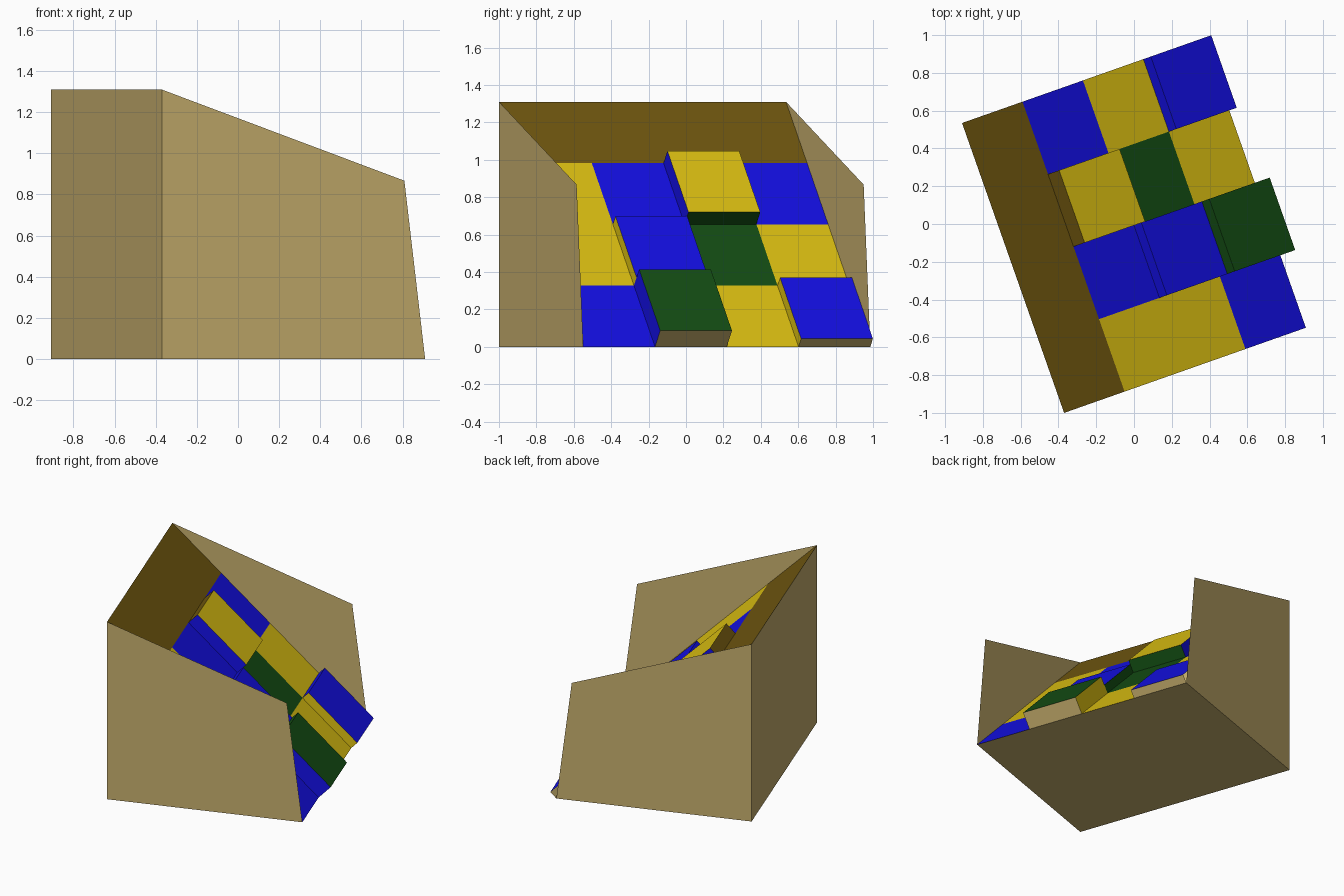
import bpy
from mathutils import Matrix, Vector
from math import radians

if "Cube" in bpy.data.objects:
    bpy.data.objects.remove(bpy.data.objects["Cube"])

W, L, H = 1.357, 1.627, 1.31          # depth, width and height of the wedge
ROWS = COLS = 4
PLACE = Matrix.Translation((-0.37, -1.0, 0)) @ Matrix.Rotation(radians(19.4), 4, 'Z')
NORMAL = Vector((H, 0, W)).normalized()


def material(name, rgb):
    m = bpy.data.materials.new(name)
    m.diffuse_color = (*rgb, 1)
    m.use_nodes = True
    m.node_tree.nodes["Principled BSDF"].inputs["Base Color"].default_value = m.diffuse_color
    return m


MATS = {
    'T': material("tan", (0.57, 0.43, 0.155)),
    'N': material("brown", (0.17, 0.10, 0.005)),
    'Y': material("yellow", (0.75, 0.55, 0.006)),
    'B': material("blue", (0.007, 0.005, 0.82)),
    'G': material("green", (0.007, 0.078, 0.007)),
}
SLOT = {key: i for i, key in enumerate(MATS)}


def build(name, polys):
    """Make an object from (colour, corner list) polygons in the wedge's own axes."""
    verts, faces = [], []
    for _, pts in polys:
        faces.append(range(len(verts), len(verts) + len(pts)))
        verts += [PLACE @ Vector(p) for p in pts]
    mesh = bpy.data.meshes.new(name)
    mesh.from_pydata(verts, [], [list(f) for f in faces])
    for m in MATS.values():
        mesh.materials.append(m)
    for face, (colour, _) in zip(mesh.polygons, polys):
        face.material_index = SLOT[colour]
    obj = bpy.data.objects.new(name, mesh)
    bpy.context.collection.objects.link(obj)


# Outer shell: two thin side panels, back and base
def side(v):
    return [(0, v, 0), (W, v, 0), (1.25, v, 0.867), (0, v, H)]


build("front_side_panel", [('T', side(0))])
build("rear_side_panel", [('T', side(L)[::-1])])
build("back_panel", [('T', [(0, L, 0), (0, 0, 0), (0, 0, H), (0, L, H)])])
build("base_panel", [('T', [(0, 0, 0), (0, L, 0), (W, L, 0), (W, 0, 0)])])

# Sloping ramp: colour of each tile from the top row down, and the raised tiles
COLOURS = ["NNNN", "YBYB", "YBGY", "BGYB"]
RAISED = {(1, 2): 0.09, (2, 1): 0.06, (3, 1): 0.12, (3, 3): 0.06}


def on_ramp(row, col, height):
    t = row / ROWS
    return Vector((W * t, L * col / COLS, H * (1 - t))) + NORMAL * height


tiles = []
for r in range(ROWS):
    for c in range(COLS):
        h = RAISED.get((r, c), 0)
        colour = COLOURS[r][c]
        ring = [(r, c), (r + 1, c), (r + 1, c + 1), (r, c + 1)]
        tiles.append((colour, [on_ramp(*p, h) for p in ring]))
        # Step walls down to lower neighbours
        for i, (dr, dc) in enumerate([(0, -1), (1, 0), (0, 1), (-1, 0)]):
            nr, nc = r + dr, c + dc
            low = RAISED.get((nr, nc), 0)
            if h <= low or not 0 <= nc < COLS:
                continue
            wall = COLOURS[nr][nc] if nr < ROWS else 'T'
            if dr == -1 and r > 1:
                wall = colour
            a, b = ring[i], ring[(i + 1) % 4]
            tiles.append((wall, [on_ramp(*a, low), on_ramp(*b, low),
                                 on_ramp(*b, h), on_ramp(*a, h)]))
build("ramp_tiles", tiles)
